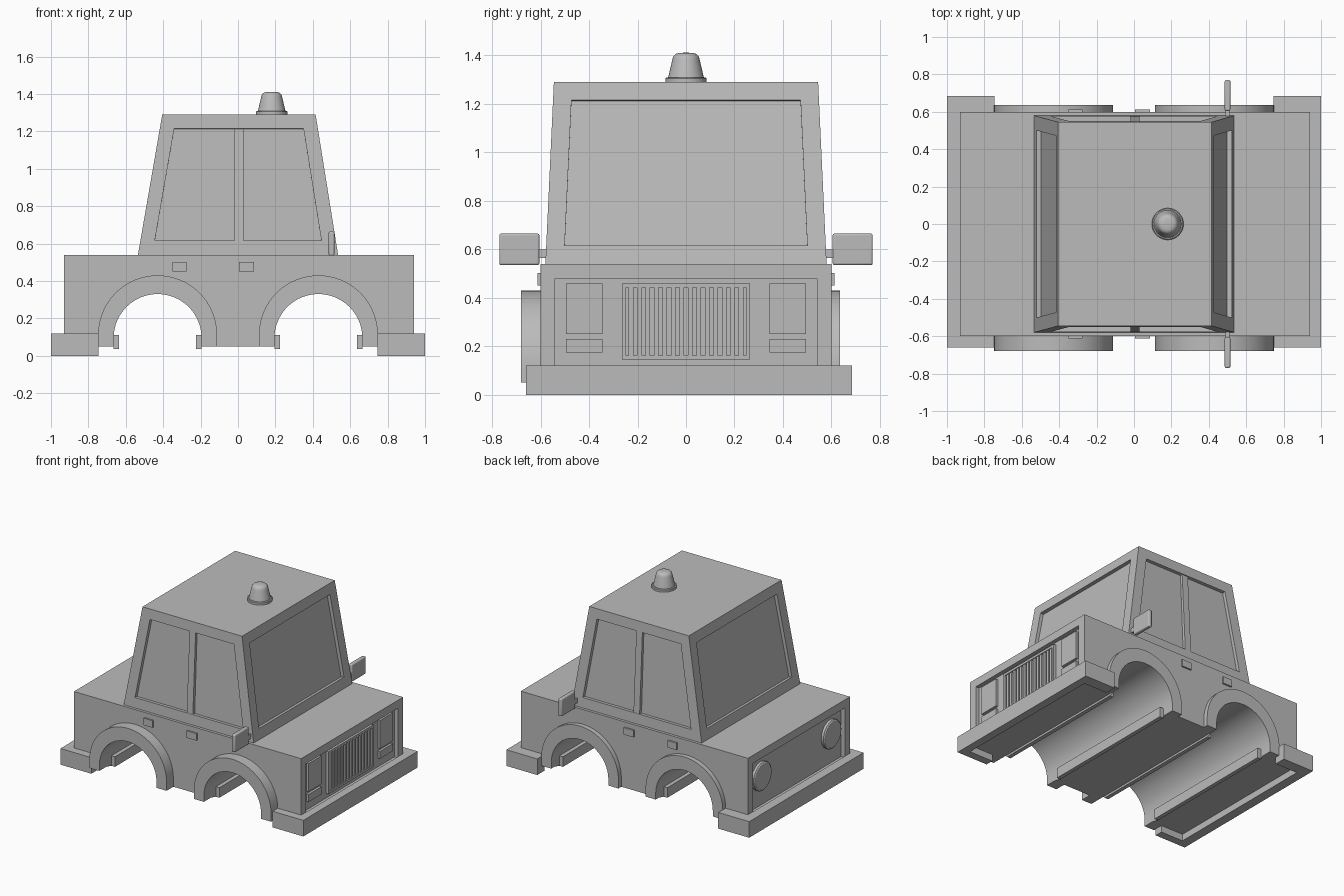
import bpy, bmesh, math
from mathutils import Vector

cube = bpy.data.objects.get("Cube")
if cube:
    bpy.data.objects.remove(cube, do_unlink=True)

grey = bpy.data.materials.new("plain_grey")
grey.use_nodes = True
COLOUR = (0.5, 0.5, 0.5, 1)
grey.diffuse_color = COLOUR
grey.node_tree.nodes["Principled BSDF"].inputs["Base Color"].default_value = COLOUR


def finish(name, bm, recess=None):
    """Turn a bmesh into an object, sinking inset panels into chosen faces."""
    bmesh.ops.recalc_face_normals(bm, faces=bm.faces)
    if recess:
        rule, margin, depth = recess
        bm.normal_update()
        picked = [f for f in bm.faces if rule(f.normal)]
        bmesh.ops.inset_individual(bm, faces=picked, thickness=margin, use_even_offset=True)
        for face in picked:
            shift = -depth * face.normal
            new = bmesh.ops.extrude_discrete_faces(bm, faces=[face])["faces"]
            bmesh.ops.translate(bm, verts=new[0].verts, vec=shift)
    mesh = bpy.data.meshes.new(name)
    bm.to_mesh(mesh)
    bm.free()
    mesh.materials.append(grey)
    ob = bpy.data.objects.new(name, mesh)
    bpy.context.collection.objects.link(ob)
    bpy.ops.object.select_all(action='DESELECT')
    ob.select_set(True)
    bpy.context.view_layer.objects.active = ob
    bpy.ops.object.shade_smooth_by_angle(angle=math.radians(30))
    return ob


def loft(name, low, high, recess=None):
    """Solid between two matching outlines."""
    bm = bmesh.new()
    a = [bm.verts.new(p) for p in low]
    b = [bm.verts.new(p) for p in high]
    bm.faces.new(a)
    bm.faces.new(b)
    for i in range(len(a)):
        j = (i + 1) % len(a)
        bm.faces.new((a[i], a[j], b[j], b[i]))
    return finish(name, bm, recess)


def prism(name, pts, axis, lo, hi, recess=None):
    def place(t):
        return [Vector(p[:axis] + (t,) + p[axis:]) for p in pts]
    return loft(name, place(lo), place(hi), recess)


def box(name, x, y, z, recess=None):
    return prism(name, [(x[0], y[0]), (x[1], y[0]), (x[1], y[1]), (x[0], y[1])], 2, *z, recess)


def arch(cx, cz, r, bottom, steps=32):
    """Wheel arch outline, left leg to right leg."""
    arc = [(cx - r * math.cos(math.pi * i / steps), cz + r * math.sin(math.pi * i / steps))
           for i in range(steps + 1)]
    return [(cx - r, bottom)] + arc + [(cx + r, bottom)]


def lathe(name, profile, centre, axis, steps=32):
    """Round solid from (radius, height) rings, closed at both ends."""
    bm = bmesh.new()
    rings = []
    for r, h in profile:
        ring = []
        for i in range(steps):
            t = 2 * math.pi * i / steps
            p = (r * math.cos(t), r * math.sin(t))
            p = (h, *p) if axis == 0 else (*p, h)
            ring.append(bm.verts.new(Vector(p) + Vector(centre)))
        rings.append(ring)
    for a, b in zip(rings, rings[1:]):
        for i in range(steps):
            j = (i + 1) % steps
            bm.faces.new((a[i], a[j], b[j], b[i]))
    bm.faces.new(rings[0])
    bm.faces.new(rings[-1])
    return finish(name, bm)


BOTTOM, TOP, WHEEL_X, INNER = 0.05, 0.54, 0.43, 0.235

# Lower body with wheel tunnels and sunken end panels
outline = [(-0.93, TOP), (-0.93, BOTTOM)]
for cx in (-WHEEL_X, WHEEL_X):
    outline += arch(cx, 0.095, INNER, BOTTOM)
outline += [(0.94, BOTTOM), (0.94, TOP)]
prism("body", outline, 1, -0.6, 0.6, (lambda n: abs(n.x) > 0.999, 0.06, 0.03))

# Wheel arch flares, deeper on the right-hand flank
for end, cx in (("rear", -WHEEL_X), ("front", WHEEL_X)):
    ring = arch(cx, 0.112, 0.318, BOTTOM) + arch(cx, 0.095, INNER, BOTTOM)[::-1]
    prism(end + "_right_flare", ring, 1, -0.68, -0.6)
    prism(end + "_left_flare", ring, 1, 0.6, 0.635)

# Wraparound bumpers
for end, s, inner in (("rear", -1, 0.93), ("front", 1, 0.94)):
    u_shape = [(0.745, -0.66), (1, -0.66), (1, 0.685), (0.745, 0.685),
               (0.745, 0.6), (inner, 0.6), (inner, -0.6), (0.745, -0.6)]
    prism(end + "_bumper", [(s * x, y) for x, y in u_shape], 2, 0, 0.12)


# Tapered cabin with sunken windows
def rectangle(x0, x1, y, z):
    return [Vector(p) for p in ((x0, -y, z), (x1, -y, z), (x1, y, z), (x0, y, z))]


loft("cabin", rectangle(-0.535, 0.535, 0.58, TOP), rectangle(-0.405, 0.415, 0.545, 1.29),
     (lambda n: abs(n.z) < 0.5, 0.076, 0.025))

for side, s in (("right", -1), ("left", 1)):
    # Window post
    prism(side + "_window_post",
          [(s * 0.53, 0.6), (s * 0.575, 0.6), (s * 0.541, 1.22), (s * 0.51, 1.22)],
          0, -0.02, 0.03)
    # Door handles
    for end, x in (("rear", (-0.35, -0.275)), ("front", (0.005, 0.085))):
        box(f"{side}_{end}_handle", x, (s * 0.59, s * 0.612), (0.45, 0.502))
    # Door mirror and its arm
    mirror = box(side + "_mirror", (0.485, 0.515), (s * 0.605, s * 0.77), (0.535, 0.665))
    bevel = mirror.modifiers.new("soft_edges", 'BEVEL')
    bevel.width, bevel.segments = 0.008, 3
    box(side + "_mirror_arm", (0.49, 0.51), (s * 0.56, s * 0.61), (0.565, 0.6))
    # Headlight and indicator
    lamp_y = (s * 0.345, s * 0.495)
    box(side + "_headlight", (0.9, 0.928), lamp_y, (0.25, 0.46))
    box(side + "_indicator", (0.9, 0.928), lamp_y, (0.175, 0.23))
    # Round tail light
    lathe(side + "_tail_light", [(0.105, 0.02), (0.105, -0.018), (0.095, -0.025)],
          (-0.9, s * 0.41, 0.33), 0)

# Grille frame and vertical slats
box("grille_frame", (0.9, 0.93), (-0.265, 0.265), (0.145, 0.46),
    (lambda n: n.x > 0.9, 0.018, 0.018))
SLATS = 14
for i in range(SLATS):
    y = -0.245 + 0.49 * (i + 0.5) / SLATS
    box(f"grille_slat_{i + 1}", (0.908, 0.925), (y - 0.01, y + 0.01), (0.16, 0.445))

# Roof beacon
lathe("beacon_base", [(0.085, 0), (0.085, 0.018), (0.08, 0.022)], (0.18, 0, 1.287), 2)
lathe("beacon_lamp", [(0.074, 0), (0.056, 0.077), (0.052, 0.09), (0.043, 0.099),
                      (0.03, 0.103), (0.01, 0.104)], (0.18, 0, 1.307), 2)
